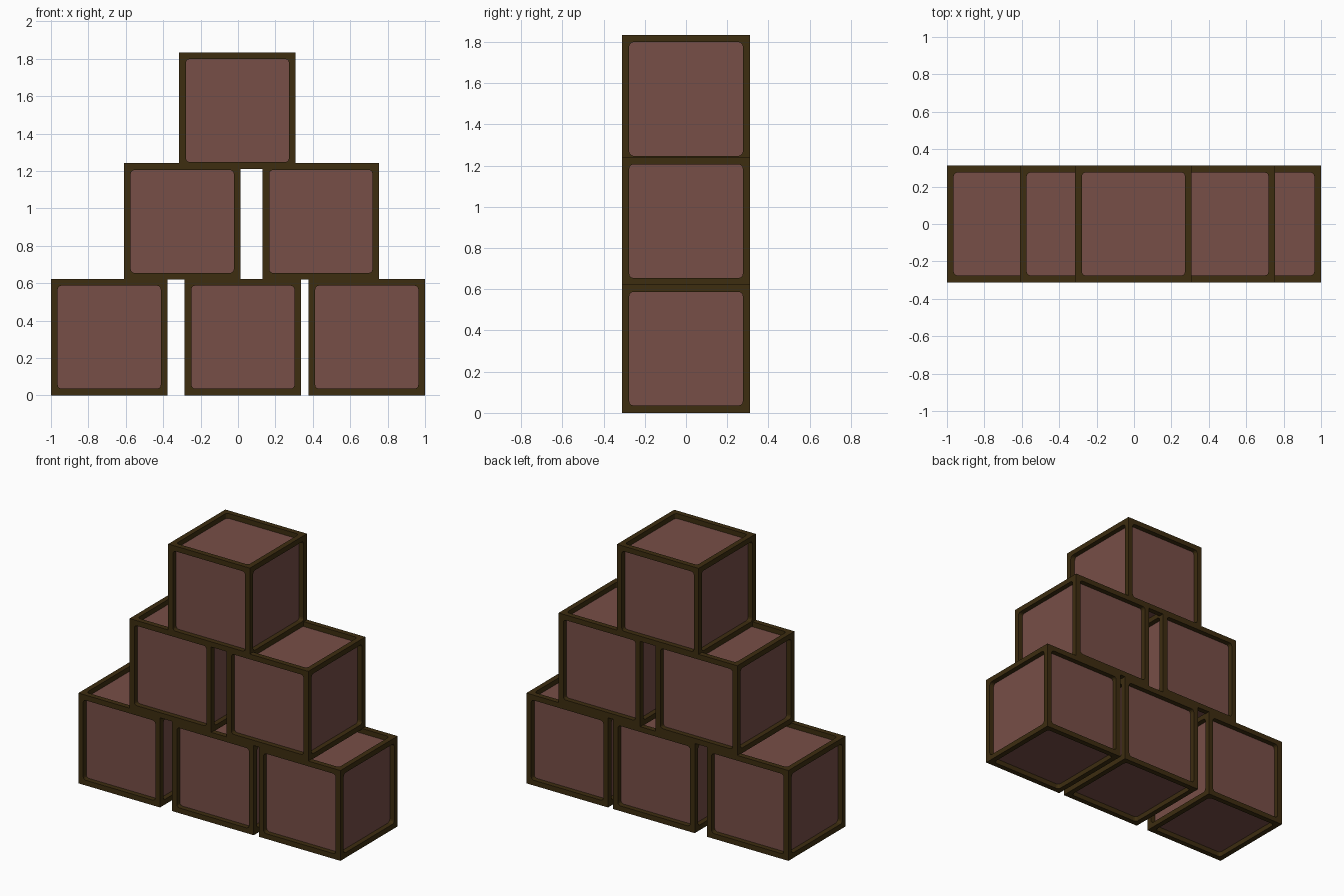
import bpy, bmesh, math
from mathutils import Matrix, Vector

if "Cube" in bpy.data.objects:
    bpy.data.objects.remove(bpy.data.objects["Cube"])

H = 0.3115      # half size of a crate
W = 0.036       # width of the frame bars
D = 0.034       # depth of the recessed panels
R = 0.02        # corner radius of the openings


def material(name, rgb):
    m = bpy.data.materials.new(name)
    m.diffuse_color = (*rgb, 1)
    m.use_nodes = True
    m.node_tree.nodes["Principled BSDF"].inputs["Base Color"].default_value = m.diffuse_color
    return m


frame_mat = material("dark_brown_frame", (0.047, 0.026, 0.005))
panel_mat = material("reddish_brown_panel", (0.185, 0.077, 0.063))


def mesh_from(bm, name, mat):
    bmesh.ops.recalc_face_normals(bm, faces=bm.faces)
    me = bpy.data.meshes.new(name)
    bm.to_mesh(me)
    bm.free()
    me.materials.append(mat)
    return me


def frame_mesh():
    """Cube shell with a rounded square opening in each side."""
    bm = bmesh.new()
    steps = 3
    a = H - W - R
    turns = [Matrix.Rotation(k * math.pi / 2, 3, 'X') for k in range(4)]
    turns += [Matrix.Rotation(s * math.pi / 2, 3, 'Y') for s in (1, -1)]
    for rot in turns:
        corners, tops, lows = [], [], []
        for k in range(4):
            spin = rot @ Matrix.Rotation(k * math.pi / 2, 3, 'Z')
            corners.append(bm.verts.new(spin @ Vector((H, H, H))))
            for i in range(steps + 1):
                t = i / steps * math.pi / 2
                x, y = a + R * math.cos(t), a + R * math.sin(t)
                tops.append(bm.verts.new(spin @ Vector((x, y, H))))
                lows.append(bm.verts.new(spin @ Vector((x, y, H - D))))
        n = len(tops)
        for j in range(n):
            j2, k = (j + 1) % n, j // (steps + 1)
            # bar face: fan at the rounded corner, quad along the side
            if j % (steps + 1) < steps:
                bm.faces.new((corners[k], tops[j2], tops[j]))
            else:
                bm.faces.new((corners[k], corners[(k + 1) % 4], tops[j2], tops[j]))
            # wall of the opening
            bm.faces.new((tops[j], tops[j2], lows[j2], lows[j]))
    bmesh.ops.remove_doubles(bm, verts=bm.verts, dist=1e-5)
    return mesh_from(bm, "crate_frame", frame_mat)


def panel_mesh():
    """Inner box whose sides show through the openings."""
    bm = bmesh.new()
    bmesh.ops.create_cube(bm, size=2 * (H - D))
    return mesh_from(bm, "crate_panels", panel_mat)


frame, panels = frame_mesh(), panel_mesh()

# crate centres: bottom row, middle row, top
spots = [(-0.6885, H), (0.0265, H), (0.6885, H),
         (-0.298, 0.93), (0.443, 0.93),
         (-0.003, 1.523)]
for i, (x, z) in enumerate(spots, 1):
    for me, part in ((frame, "crate_frame"), (panels, "crate_panels")):
        ob = bpy.data.objects.new(f"{part}_{i}", me)
        ob.location = (x, 0, z)
        bpy.context.collection.objects.link(ob)
